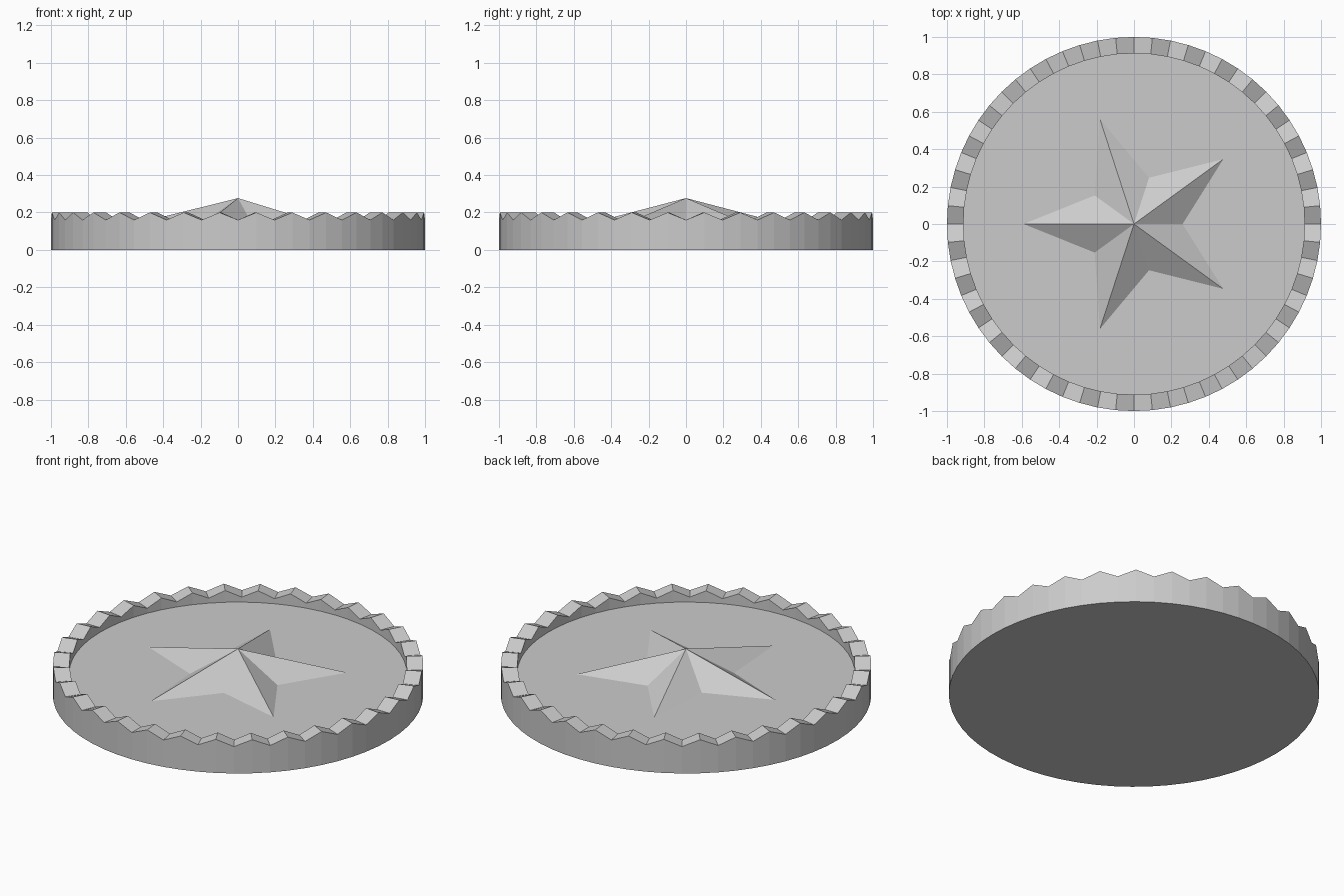
import bpy, bmesh
from math import cos, sin, pi

if "Cube" in bpy.data.objects:
    bpy.data.objects.remove(bpy.data.objects["Cube"])

SEGMENTS = 64
R_OUT, R_IN = 1.0, 0.912
Z_VALLEY, Z_PEAK, Z_FLOOR = 0.16, 0.20, 0.13


def ring(bm, count, radius, height):
    """Closed ring of vertices; radius and height are functions of the index."""
    return [bm.verts.new((radius(i) * cos(2 * pi * i / count),
                          radius(i) * sin(2 * pi * i / count),
                          height(i))) for i in range(count)]


def bridge(bm, a, b):
    n = len(a)
    for i in range(n):
        j = (i + 1) % n
        bm.faces.new((a[i], a[j], b[j], b[i]))


def finish(bm, name):
    bmesh.ops.recalc_face_normals(bm, faces=bm.faces)
    mesh = bpy.data.meshes.new(name)
    bm.to_mesh(mesh)
    bm.free()
    obj = bpy.data.objects.new(name, mesh)
    bpy.context.collection.objects.link(obj)
    return obj


# Disc with a raised rim whose top zigzags
def zigzag(i):
    return Z_PEAK if i % 2 else Z_VALLEY


bm = bmesh.new()
profile = [(R_OUT, lambda i: 0.0), (R_OUT, zigzag),
           (R_IN, zigzag), (R_IN, lambda i: Z_FLOOR)]
rings = [ring(bm, SEGMENTS, lambda i, r=r: r, z) for r, z in profile]
for lower, upper in zip(rings, rings[1:]):
    bridge(bm, lower, upper)
bm.faces.new(rings[0])
bm.faces.new(rings[-1])
finish(bm, "ridged_disc")

# Five-pointed faceted star on the floor, one point towards -x
bm = bmesh.new()
base = ring(bm, 10, lambda i: 0.59 if i % 2 else 0.26, lambda i: Z_FLOOR)
apex = bm.verts.new((0, 0, 0.277))
for i in range(10):
    bm.faces.new((base[i], base[(i + 1) % 10], apex))
finish(bm, "raised_star")
